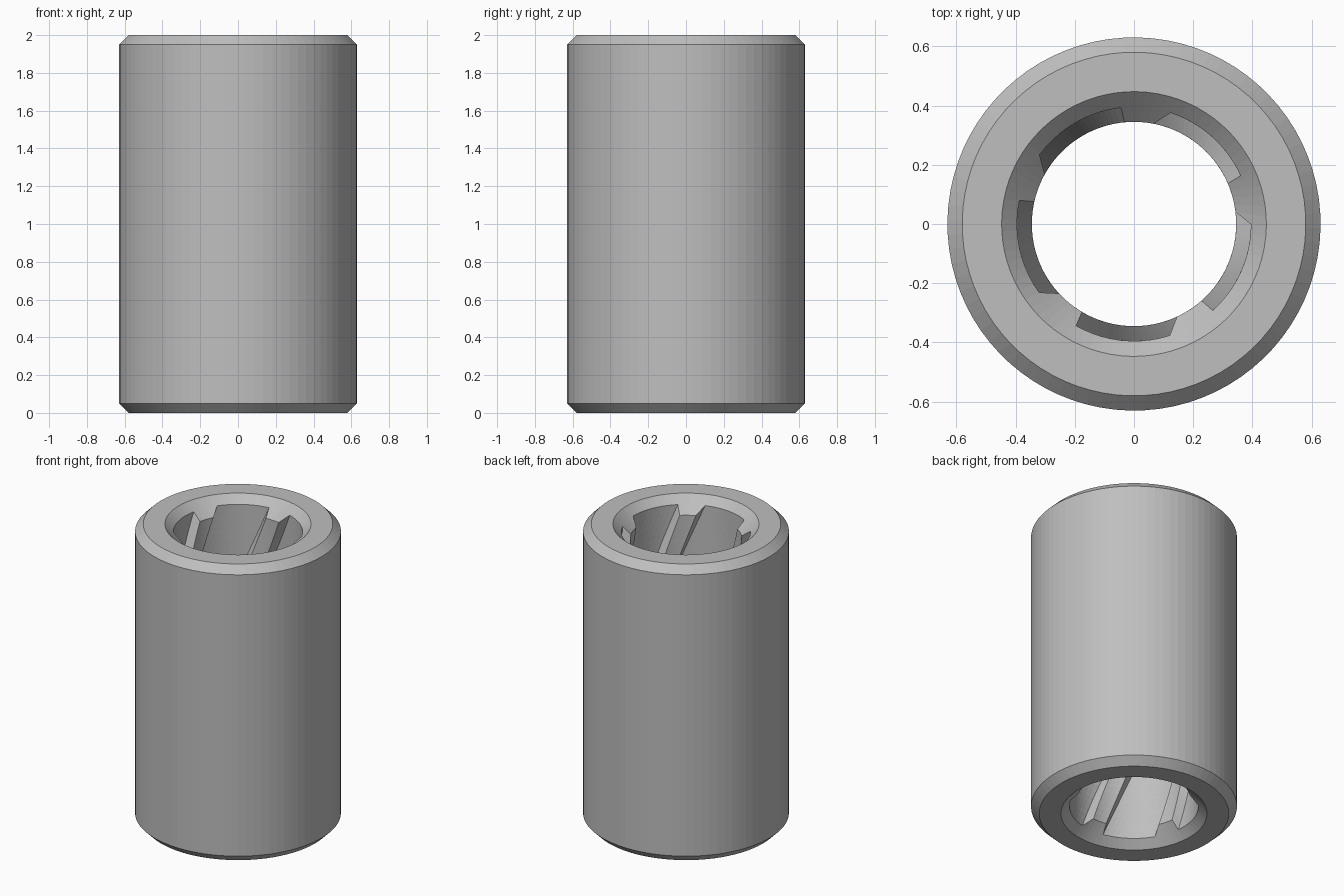
import bpy, bmesh, math

cube = bpy.data.objects.get("Cube")
if cube:
    bpy.data.objects.remove(cube, do_unlink=True)

HEIGHT = 2.0
OUTER, OUTER_BEVEL = 0.63, 0.05
RIM, BORE, FLOOR = 0.447, 0.345, 0.395   # mouth, land and groove floor radii
GROOVES, PER_GROOVE = 5, 16
COUNT = GROOVES * PER_GROOVE
STEP = 360 / COUNT
PHASE, TWIST = 48.25, 60.5               # degrees, degrees per unit of height
ROWS = 40

steel = bpy.data.materials.new("steel grey")
steel.use_nodes = True
colour = (0.52, 0.52, 0.52, 1)
steel.diffuse_color = colour
steel.node_tree.nodes["Principled BSDF"].inputs["Base Color"].default_value = colour

bm = bmesh.new()


def vert(radius, degrees, z):
    a = math.radians(degrees)
    return bm.verts.new((radius * math.cos(a), radius * math.sin(a), z))


def ring(radius, z):
    return [vert(radius, PHASE + STEP * i, z) for i in range(COUNT)]


def skin(lower, upper, shift=0):
    for i in range(COUNT):
        j = (i + 1) % COUNT
        bm.faces.new((lower[(i + shift) % COUNT], lower[(j + shift) % COUNT],
                      upper[j], upper[i]))


# Cross-section of the bore: wide groove floors with narrow lands between
profile = []
for g in range(GROOVES):
    centre = PHASE + g * 360 / GROOVES
    profile += [(FLOOR, centre + 4.75 * k) for k in range(-5, 6)]
    profile += [(BORE, centre + 36 + 4.125 * k) for k in range(-2, 3)]


# Helical bore, each column ending on the conical mouths
def bore_row(t):
    row = []
    for radius, angle in profile:
        depth = RIM - radius
        z = depth + (HEIGHT - 2 * depth) * t
        row.append(vert(radius, angle + TWIST * (HEIGHT - 0.055 - z), z))
    return row


rows = [bore_row(k / ROWS) for k in range(ROWS + 1)]
for low, high in zip(rows, rows[1:]):
    skin(low, high)

# Outer shell with bevelled ends, from bottom mouth to top mouth
shell = [ring(r, z) for r, z in (
    (RIM, 0), (OUTER - OUTER_BEVEL, 0), (OUTER, OUTER_BEVEL),
    (OUTER, HEIGHT - OUTER_BEVEL), (OUTER - OUTER_BEVEL, HEIGHT), (RIM, HEIGHT))]
for low, high in zip(shell, shell[1:]):
    skin(low, high)

# Conical mouths joining shell and bore; columns start five-periodic at index -5
turn = round(TWIST * (HEIGHT - 0.11) / STEP)
skin(shell[-1], rows[-1], -5)
skin(shell[0], rows[0], turn - 5)

bmesh.ops.recalc_face_normals(bm, faces=bm.faces)
mesh = bpy.data.meshes.new("grooved_sleeve")
bm.to_mesh(mesh)
bm.free()
mesh.materials.append(steel)
sleeve = bpy.data.objects.new("grooved_sleeve", mesh)
bpy.context.collection.objects.link(sleeve)
